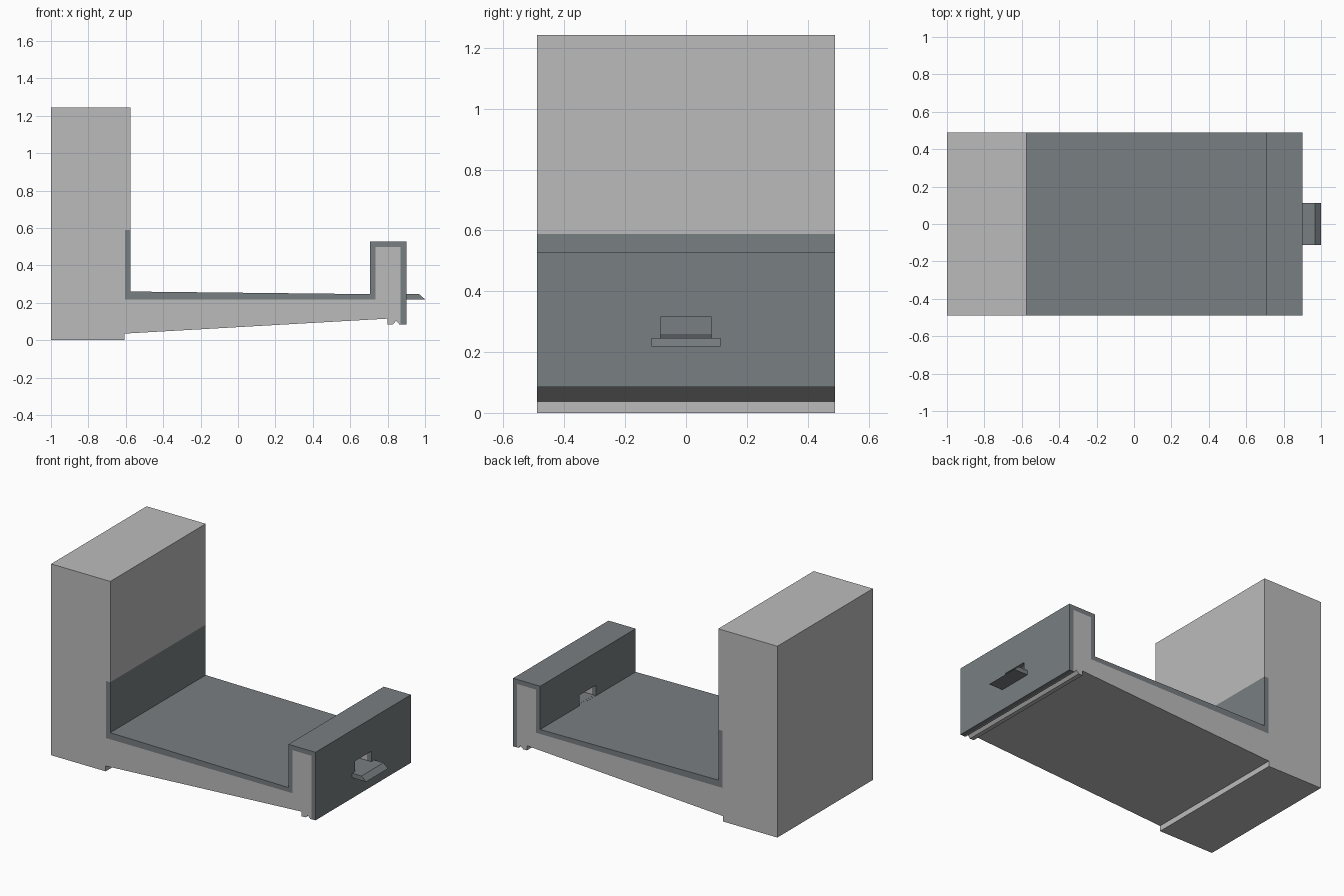
import bpy, bmesh

if "Cube" in bpy.data.objects:
    bpy.data.objects.remove(bpy.data.objects["Cube"])


def material(name, rgb):
    m = bpy.data.materials.new(name)
    m.diffuse_color = (*rgb, 1)
    m.use_nodes = True
    m.node_tree.nodes["Principled BSDF"].inputs["Base Color"].default_value = m.diffuse_color
    return m


concrete = material("light concrete", (0.50, 0.50, 0.50))
slate = material("slate membrane", (0.19, 0.21, 0.22))


def extrude(name, profile, half_width, mat):
    """Extrude an xz profile symmetrically along y."""
    bm = bmesh.new()
    face = bm.faces.new([bm.verts.new((x, -half_width, z)) for x, z in profile])
    res = bmesh.ops.extrude_face_region(bm, geom=[face])
    moved = [v for v in res["geom"] if isinstance(v, bmesh.types.BMVert)]
    bmesh.ops.translate(bm, verts=moved, vec=(0, 2 * half_width, 0))
    bmesh.ops.recalc_face_normals(bm, faces=bm.faces)
    mesh = bpy.data.meshes.new(name)
    bm.to_mesh(mesh)
    bm.free()
    mesh.materials.append(mat)
    obj = bpy.data.objects.new(name, mesh)
    bpy.context.collection.objects.link(obj)
    return obj


# Shared line where the membrane meets the concrete, from parapet to wall
joint = [(0.87, 0.085), (0.87, 0.497), (0.735, 0.497), (0.735, 0.217),
         (-0.605, 0.217), (-0.605, 0.588), (-0.575, 0.588)]

# Wall, sloped slab and parapet core, with drip groove underneath
body = extrude("concrete_wall_and_slab", joint + [
    (-0.575, 1.243), (-1, 1.243), (-1, 0), (-0.608, 0), (-0.608, 0.035),
    (0.80, 0.115), (0.80, 0.085), (0.828, 0.085), (0.846, 0.104),
    (0.862, 0.085)], 0.49, concrete)

# Waterproof lining over floor, wall foot and parapet
lining = extrude("membrane_lining", joint + [
    (-0.575, 0.26), (0.705, 0.246), (0.705, 0.527), (0.90, 0.527),
    (0.90, 0.085)], 0.49, slate)

# Drain opening through the parapet
cutter = extrude("drain_cutter", [(0.70, 0.2465), (0.95, 0.2405),
                                  (0.95, 0.315), (0.70, 0.315)], 0.084, concrete)
cutter.hide_render = True
for obj in (body, lining):
    mod = obj.modifiers.new("drain opening", 'BOOLEAN')
    mod.operation = 'DIFFERENCE'
    mod.solver = 'EXACT'
    mod.object = cutter
    bpy.context.view_layer.objects.active = obj
    bpy.ops.object.modifier_apply(modifier=mod.name)
bpy.data.objects.remove(cutter)

# Spout plate with chamfered tip, running through the opening
extrude("drain_spout", [(0.72, 0.218), (1.0, 0.218), (0.967, 0.247),
                        (0.72, 0.247)], 0.113, slate)
